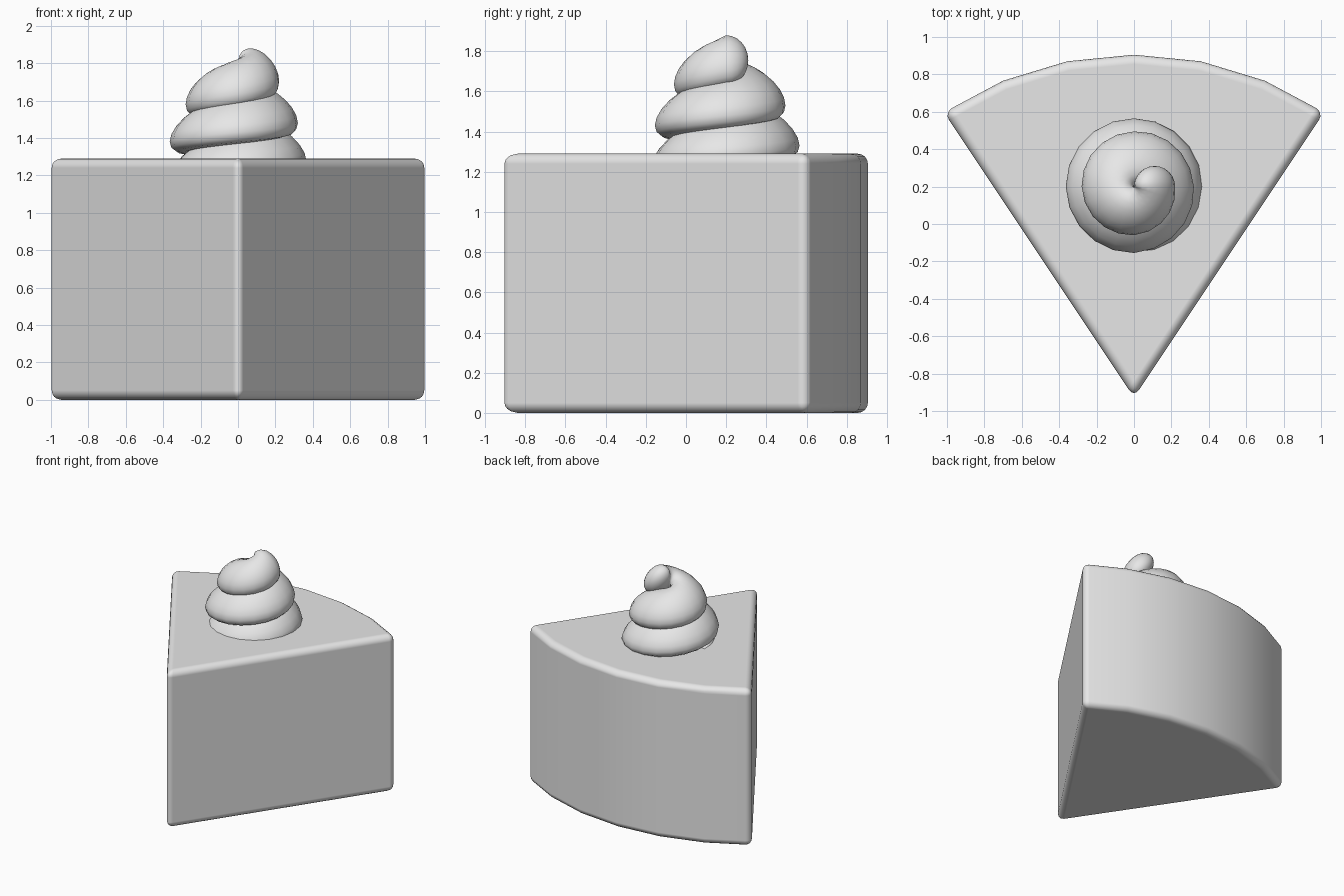
import bpy, bmesh, math
from mathutils import Vector

cube = bpy.data.objects.get("Cube")
if cube:
    bpy.data.objects.remove(cube)

GREY = (0.8, 0.8, 0.8, 1)
mat = bpy.data.materials.new("light grey")
mat.use_nodes = True
mat.diffuse_color = GREY
mat.node_tree.nodes["Principled BSDF"].inputs["Base Color"].default_value = GREY


def finish(name, bm):
    bmesh.ops.recalc_face_normals(bm, faces=bm.faces)
    mesh = bpy.data.meshes.new(name)
    bm.to_mesh(mesh)
    bm.free()
    mesh.materials.append(mat)
    obj = bpy.data.objects.new(name, mesh)
    bpy.context.collection.objects.link(obj)
    for p in mesh.polygons:
        p.use_smooth = True
    return obj


# Cake slice: a circular sector, extruded, with rounded edges
APEX, RADIUS, HALF, TOP = -0.927, 1.832, math.radians(33.7), 1.29
bm = bmesh.new()
outline = [bm.verts.new((0, APEX, 0))]
for i in range(7):
    a = HALF * (1 - i / 3)
    outline.append(bm.verts.new((RADIUS * math.sin(a), APEX + RADIUS * math.cos(a), 0)))
base = bm.faces.new(outline)
ext = bmesh.ops.extrude_face_region(bm, geom=[base])
bmesh.ops.translate(bm, vec=(0, 0, TOP),
                    verts=[v for v in ext["geom"] if isinstance(v, bmesh.types.BMVert)])
cake = finish("cake_slice", bm)
bevel = cake.modifiers.new("rounded_edges", "BEVEL")
bevel.width = 0.05
bevel.segments = 4
bevel.limit_method = "ANGLE"
bevel.angle_limit = math.radians(30)
bevel.harden_normals = True

# Whipped cream: a rising, narrowing coil whose inner side meets its axis
AXIS_Y, SIDES, STEPS, SHEAR, HALF_H = 0.2, 20, 5, 0.45, 0.115
# Outer radius and height of the widest point at each quarter turn
REACH = [0.37, 0.37, 0.365, 0.365, 0.365, 0.355, 0.32, 0.295, 0.28, 0.26, 0.22]
RISE = [1.18, 1.23, 1.28, 1.33, 1.38, 1.43, 1.48, 1.53, 1.58, 1.635, 1.705]


def section(k):
    """Leaning oval in the upright plane through the axis, k quarter turns along."""
    i = min(int(k), len(REACH) - 2)
    f = k - i
    half = (REACH[i] * (1 - f) + REACH[i + 1] * f) / 2
    z = RISE[i] * (1 - f) + RISE[i + 1] * f + SHEAR * half
    ang = math.pi / 2 * (k - 2)
    out = Vector((math.cos(ang), math.sin(ang), 0))
    centre = out * half + Vector((0, AXIS_Y, z))
    ring = []
    for j in range(SIDES):
        u = math.tau * j / SIDES
        r = half * math.cos(u)
        ring.append(centre + out * r + Vector((0, 0, HALF_H * math.sin(u) - SHEAR * r)))
    return centre, ring


rings = [section(n / STEPS)[1] for n in range((len(REACH) - 1) * STEPS + 1)]
# Rounded end of the coil
centre, last = section(len(REACH) - 1)
for n in range(1, 6):
    phi = math.pi / 2 * n / 6
    push = Vector((0, REACH[-1] / 2 * math.sin(phi), 0))
    rings.append([centre + (p - centre) * math.cos(phi) + push for p in last])

bm = bmesh.new()
loops = [[bm.verts.new(p) for p in ring] for ring in rings]
for a, b in zip(loops, loops[1:]):
    for j in range(SIDES):
        bm.faces.new((a[j], a[j - 1], b[j - 1], b[j]))
bm.faces.new(loops[0])
tip = bm.verts.new(centre + Vector((0, REACH[-1] / 2, 0)))
for j in range(SIDES):
    bm.faces.new((loops[-1][j], loops[-1][j - 1], tip))
finish("cream_swirl", bm)
